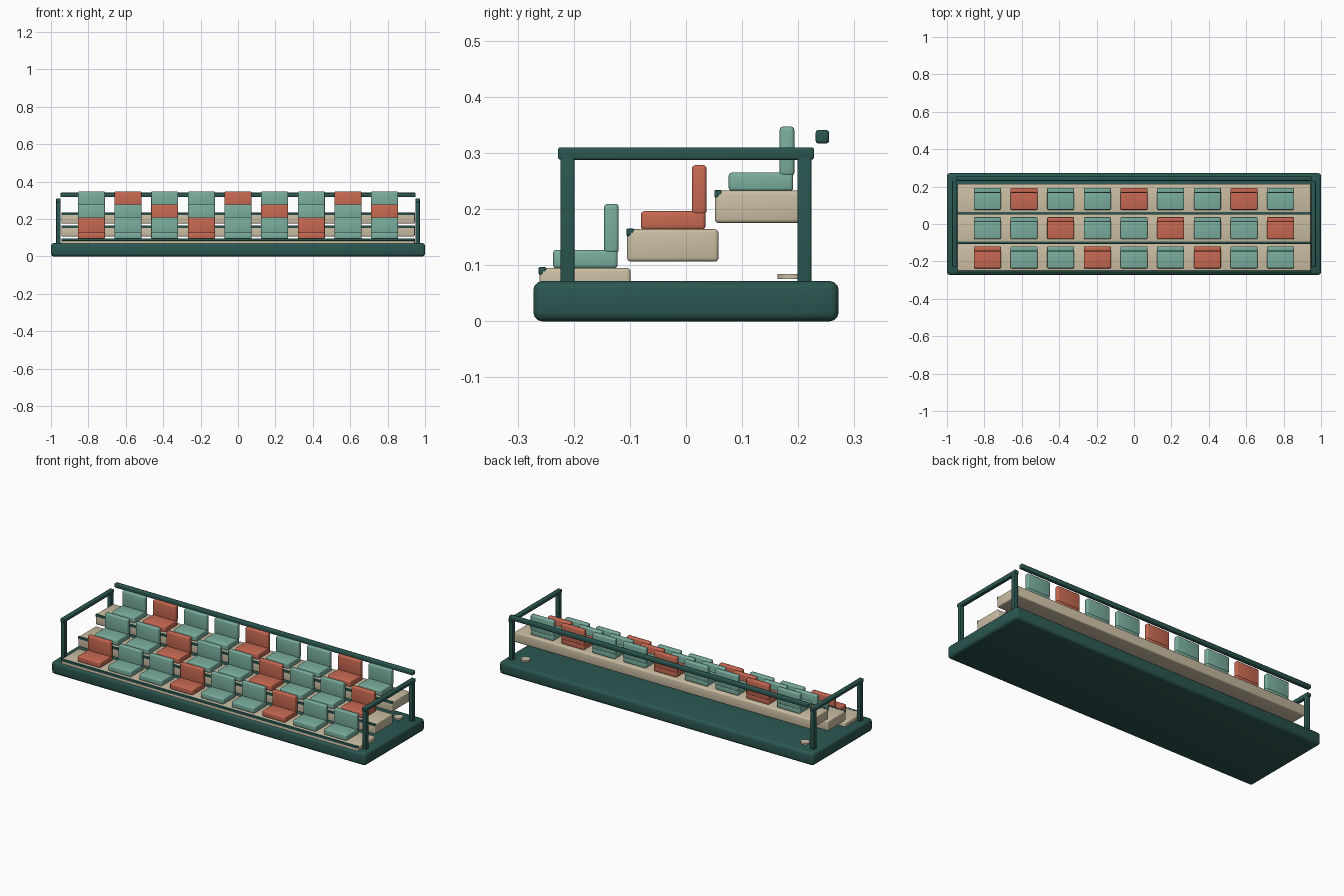
import bpy, bmesh, math
from mathutils import Vector

if "Cube" in bpy.data.objects:
    bpy.data.objects.remove(bpy.data.objects["Cube"])


def material(name, rgb):
    m = bpy.data.materials.new(name)
    m.diffuse_color = (*rgb, 1)
    m.use_nodes = True
    m.node_tree.nodes["Principled BSDF"].inputs["Base Color"].default_value = m.diffuse_color
    return m


GREEN = material("dark green", (0.024, 0.093, 0.080))
TAN = material("tan deck", (0.60, 0.515, 0.366))
TEAL = material("soft teal", (0.195, 0.423, 0.342))
CORAL = material("coral", (0.578, 0.141, 0.084))


def finish(bm, name, mat):
    me = bpy.data.meshes.new(name)
    bm.to_mesh(me)
    bm.free()
    me.materials.append(mat)
    ob = bpy.data.objects.new(name, me)
    bpy.context.collection.objects.link(ob)
    bpy.ops.object.select_all(action='DESELECT')
    ob.select_set(True)
    bpy.context.view_layer.objects.active = ob
    bpy.ops.object.shade_smooth_by_angle(angle=math.radians(35))
    return ob


def box(name, x, y, z, mat, bevel=0.004, seg=3):
    """Rounded box from (min, max) ranges."""
    bm = bmesh.new()
    bmesh.ops.create_cube(bm, size=1)
    for v in bm.verts:
        v.co = Vector([r[0] + (c + 0.5) * (r[1] - r[0]) for c, r in zip(v.co, (x, y, z))])
    bmesh.ops.bevel(bm, geom=bm.edges[:], offset=bevel, segments=seg,
                    profile=0.5, affect='EDGES', clamp_overlap=True)
    return finish(bm, name, mat)


# Base plinth
box("base", (-1, 1), (-0.272, 0.272), (0, 0.072), GREEN, 0.016)

# Three stepped tiers, each with a dark nosing and nine seats
for r in range(3):
    cy = -0.180 + 0.1565 * r
    top = 0.0955 + 0.0688 * r
    box(f"tier_{r}", (-0.945, 0.945), (cy - 0.0815, cy + 0.0815), (top - 0.058, top), TAN, 0.007)
    box(f"tier_nosing_{r}", (-0.945, 0.945), (cy - 0.0825, cy - 0.0695),
        (top - 0.012, top + 0.001), GREEN, 0.002, 2)
    for i in range(9):
        cx = 0.196 * (i - 4)
        mat = CORAL if (i + r) % 3 == 0 else TEAL
        xs = (cx - 0.0725, cx + 0.0725)
        box(f"seat_pan_{r}_{i}", xs, (cy - 0.057, cy + 0.058), (top - 0.001, top + 0.032), mat, 0.006)
        box(f"seat_back_{r}_{i}", xs, (cy + 0.034, cy + 0.060), (top + 0.026, top + 0.114), mat, 0.006)

# End railings and rear floor bolts, both ends
for side, s in (("left", -1), ("right", 1)):
    xs = (s * 0.96 - 0.012, s * 0.96 + 0.012)
    for part, py in (("front", -0.211), ("back", 0.211)):
        box(f"{side}_{part}_post", xs, (py - 0.0125, py + 0.0125), (0.065, 0.295), GREEN)
    box(f"{side}_rail", xs, (-0.228, 0.228), (0.288, 0.310), GREEN)
    bm = bmesh.new()
    bmesh.ops.create_cone(bm, cap_ends=True, segments=24, radius1=0.025, radius2=0.025, depth=0.009)
    bmesh.ops.translate(bm, verts=bm.verts, vec=(s * 0.89, 0.188, 0.0800))
    finish(bm, f"{side}_floor_bolt", TAN)

# Rear guard rail
box("rear_rail", (-0.95, 0.95), (0.231, 0.255), (0.317, 0.341), GREEN, 0.005)
